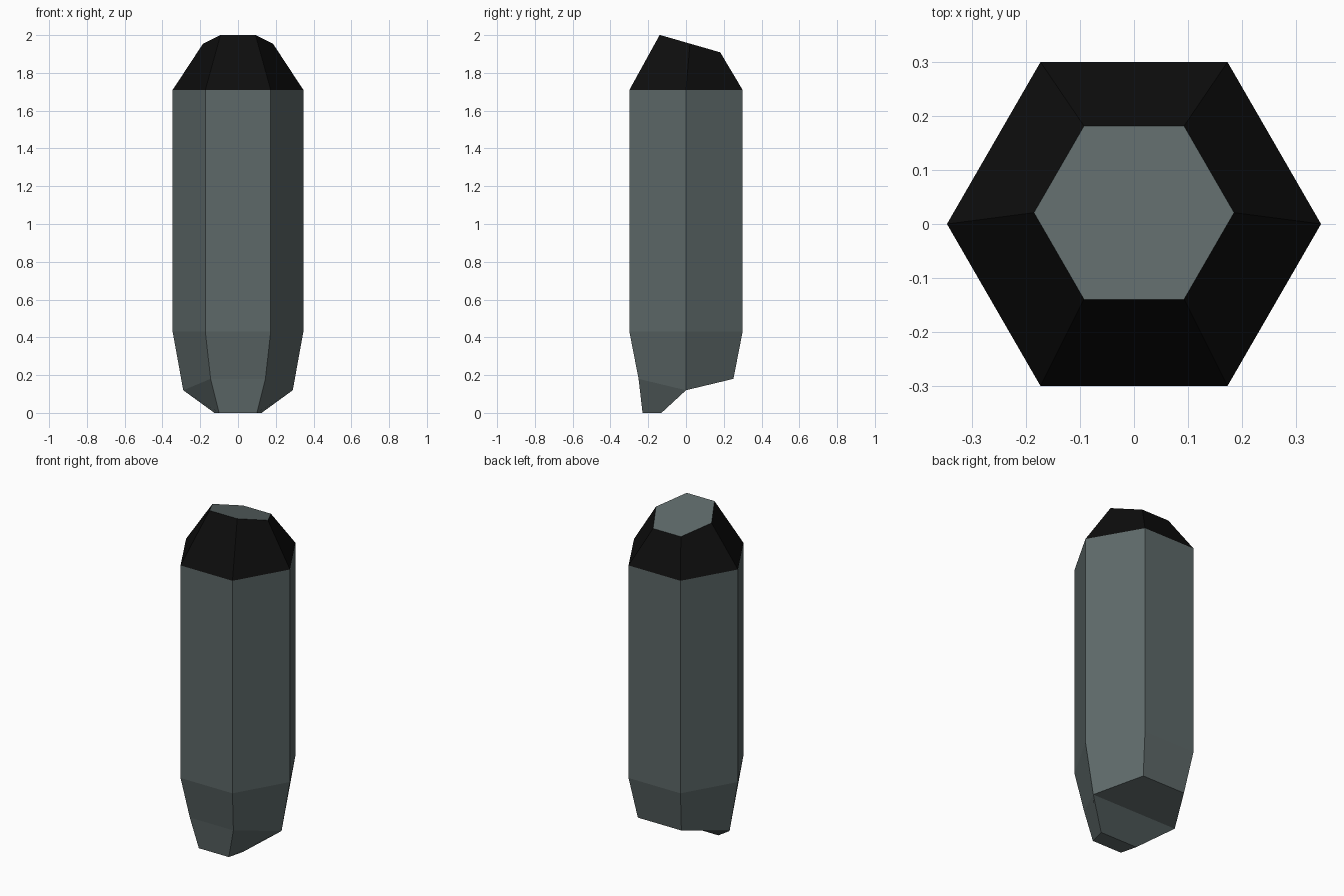
import bpy, bmesh
from math import cos, sin, radians

cube = bpy.data.objects.get("Cube")
if cube:
    bpy.data.objects.remove(cube, do_unlink=True)


def make_material(name, color):
    mat = bpy.data.materials.new(name)
    mat.use_nodes = True
    mat.diffuse_color = color
    mat.node_tree.nodes["Principled BSDF"].inputs["Base Color"].default_value = color
    return mat


grey = make_material("slate grey", (0.11, 0.14, 0.14, 1))
black = make_material("black", (0.004, 0.004, 0.004, 1))


def hexagon(bm, radius, height, y_shift=0.0):
    """Ring of six vertices, starting at +x; height is a function of y."""
    ring = []
    for i in range(6):
        a = radians(60 * i)
        x, y = radius * cos(a), radius * sin(a) + y_shift
        ring.append(bm.verts.new((x, y, height(y))))
    return ring


def bridge(bm, low, high, material=0):
    for i in range(6):
        j = (i + 1) % 6
        bm.faces.new((low[i], low[j], high[j], high[i])).material_index = material


bm = bmesh.new()

# Rings: tapered base, straight shaft, slanted flat tip
base = hexagon(bm, 0.29, lambda y: 0.12 + 0.06 * abs(y) / 0.25)
lower = hexagon(bm, 0.346, lambda y: 0.43)
upper = hexagon(bm, 0.346, lambda y: 1.71)
tip = hexagon(bm, 0.185, lambda y: 1.961 - 0.288 * y, 0.021)

bridge(bm, base, lower)
bridge(bm, lower, upper)
bridge(bm, upper, tip, 1)
bm.faces.new(tip)

# Underside: rear slope, then a wedge running down to a small front foot
right, back_r, back_l, left, front_l, front_r = base
foot_fr, foot_br, foot_bl, foot_fl = [
    bm.verts.new((x, y, 0))
    for x, y in ((0.1, -0.23), (0.125, -0.13), (-0.125, -0.13), (-0.1, -0.23))]
for loop in ((right, back_r, back_l, left),
             (right, left, foot_bl, foot_br),
             (right, foot_br, foot_fr, front_r),
             (left, front_l, foot_fl, foot_bl),
             (front_l, front_r, foot_fr, foot_fl),
             (foot_fr, foot_br, foot_bl, foot_fl)):
    bm.faces.new(loop)

bmesh.ops.recalc_face_normals(bm, faces=bm.faces)
mesh = bpy.data.meshes.new("crystal")
bm.to_mesh(mesh)
bm.free()
mesh.materials.append(grey)
mesh.materials.append(black)
bpy.context.collection.objects.link(bpy.data.objects.new("crystal", mesh))
